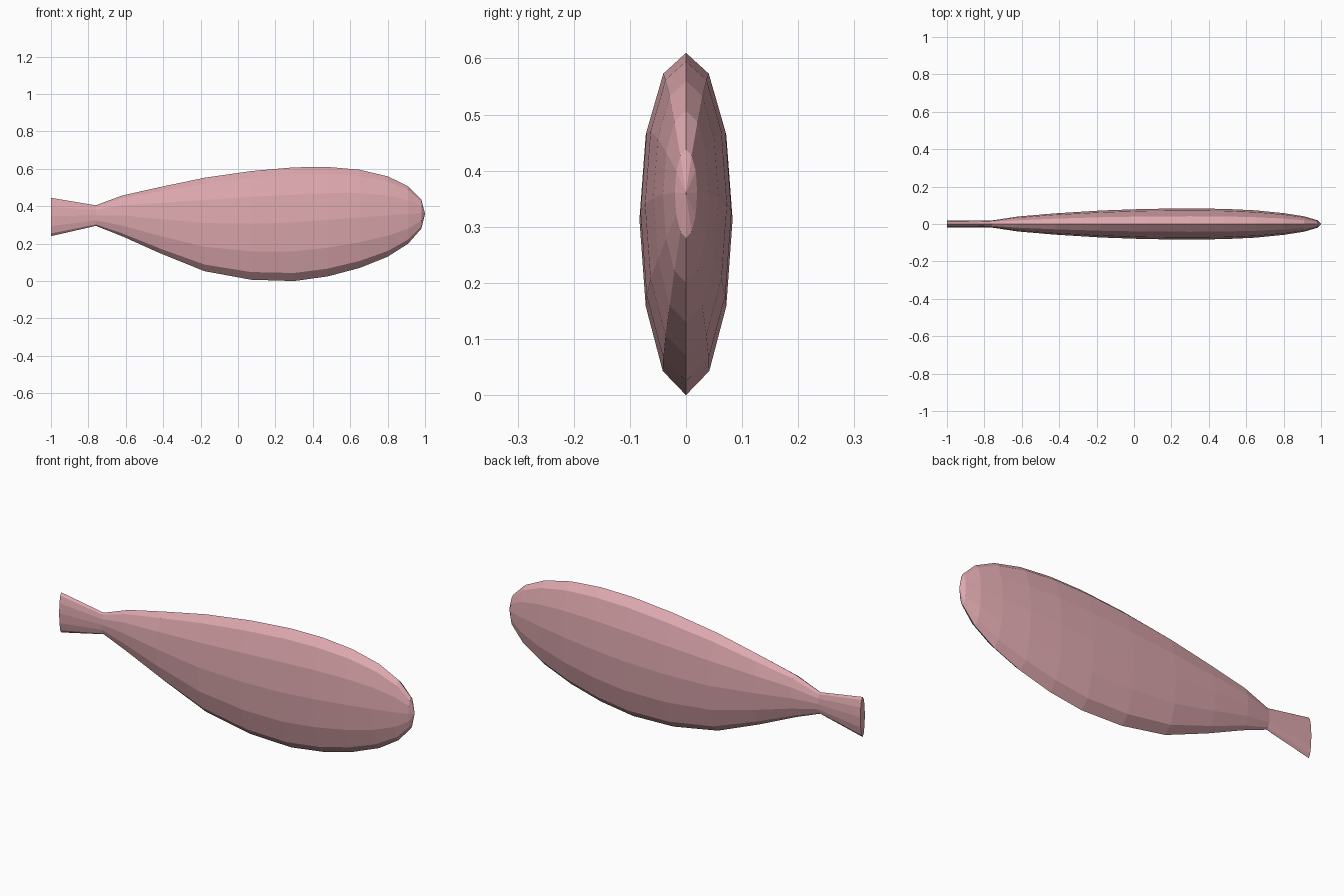
import bpy
import bmesh
from math import sin, cos, pi

cube = bpy.data.objects.get("Cube")
if cube:
    bpy.data.objects.remove(cube, do_unlink=True)

SIDES = 12

# Flat pink skin
skin = bpy.data.materials.new("dusty_pink")
skin.use_nodes = True
color = (0.72, 0.39, 0.42, 1)
skin.diffuse_color = color
skin.node_tree.nodes["Principled BSDF"].inputs["Base Color"].default_value = color

# Cross-sections from tail to nose: x, top z, bottom z, half width
sections = [
    (-1.0, 0.445, 0.24, 0.018),
    (-0.76, 0.405, 0.295, 0.019),
    (-0.62, 0.457, 0.24, 0.04),
    (-0.42, 0.502, 0.15, 0.057),
    (-0.18, 0.552, 0.053, 0.072),
    (0.07, 0.588, 0.007, 0.081),
    (0.3, 0.608, 0.0, 0.083),
    (0.48, 0.61, 0.025, 0.081),
    (0.65, 0.595, 0.07, 0.073),
    (0.8, 0.56, 0.13, 0.058),
    (0.91, 0.507, 0.2, 0.041),
    (0.98, 0.437, 0.28, 0.02),
]


def add_ring(bm, x, top, bottom, half_width):
    """Upright oval ring with a point on the top and bottom ridge."""
    middle, radius = (top + bottom) / 2, (top - bottom) / 2
    ring = []
    for i in range(SIDES):
        a = 2 * pi * i / SIDES
        # shoulders sit a touch higher than a true oval
        z = middle + radius * (cos(a) + 0.03 * sin(a) ** 2)
        ring.append(bm.verts.new((x, half_width * sin(a), z)))
    return ring


# Body and tail: one lofted skin
bm = bmesh.new()
rings = [add_ring(bm, *s) for s in sections]
for a, b in zip(rings, rings[1:]):
    for i in range(SIDES):
        j = (i + 1) % SIDES
        bm.faces.new((a[i], a[j], b[j], b[i]))

# Flat tail end and pointed nose
bm.faces.new(rings[0])
tip = bm.verts.new((1.0, 0, 0.36))
for i in range(SIDES):
    bm.faces.new((rings[-1][i], rings[-1][(i + 1) % SIDES], tip))
bmesh.ops.recalc_face_normals(bm, faces=bm.faces)

mesh = bpy.data.meshes.new("fish_body")
bm.to_mesh(mesh)
bm.free()
mesh.materials.append(skin)
body = bpy.data.objects.new("fish_body", mesh)
bpy.context.collection.objects.link(body)
